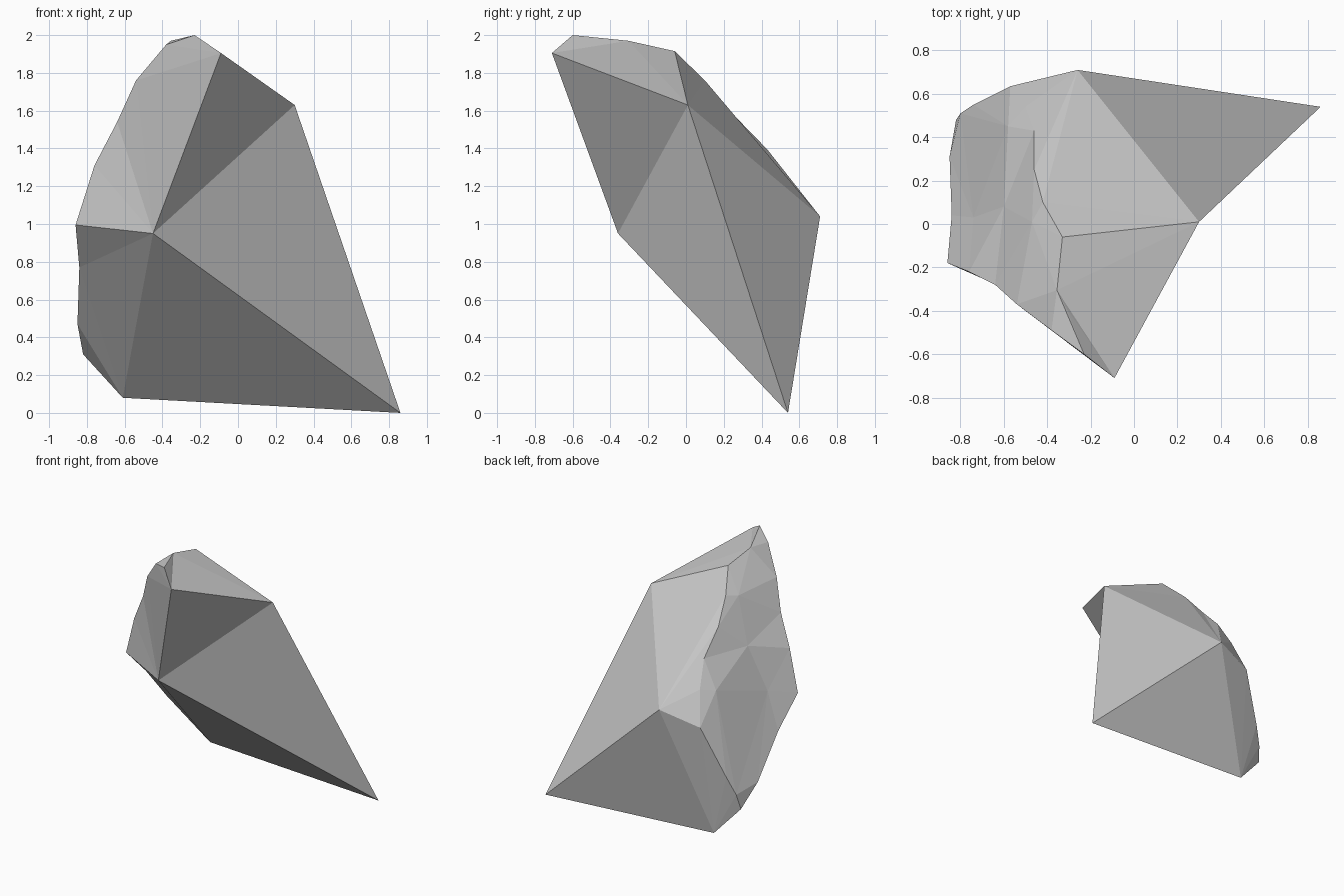
import bpy, bmesh

if "Cube" in bpy.data.objects:
    bpy.data.objects.remove(bpy.data.objects["Cube"])

bm = bmesh.new()


def profile(*points):
    return [bm.verts.new(p) for p in points]


def fan(hub, *path):
    """Flat triangles from one hub corner to each step along a path."""
    for a, b in zip(path, path[1:]):
        bm.faces.new((hub, a, b))


# Big corners of the shard: tip, shoulder, brow, chin, heel, back
tip, shoulder, brow, chin, heel, back = profile(
    (.86, .54, 0), (.30, .01, 1.63), (-.09, -.71, 1.905),
    (-.45, -.36, .95), (-.61, .52, .08), (-.26, .71, 1.04))

# Ridge running from the top down the back edge of the broken face
ridge = profile(
    (-.355, -.305, 1.97), (-.33, -.06, 1.915), (-.42, .10, 1.76),
    (-.46, .25, 1.58), (-.46, .43, 1.395), (-.50, .54, 1.20),
    (-.57, .635, .95), (-.74, .55, .57), (-.80, .51, .43), (-.82, .48, .31))

# Rim running down the front edge of the broken face
rim = profile(
    (-.38, -.49, 1.95), (-.54, -.37, 1.76), (-.64, -.28, 1.54),
    (-.76, -.22, 1.31), (-.86, -.18, .995), (-.84, .04, .77),
    (-.85, .31, .47))

# Small raised chip at the summit
peak, chip = profile((-.23, -.60, 2.0), (-.31, -.39, 1.97))

# Shallow bumps inside the broken face
upper, middle, lower, outer = profile(
    (-.47, .01, 1.74), (-.60, .08, 1.40), (-.58, .45, 1.18), (-.74, .03, 1.06))

# Summit
fan(ridge[0], chip, peak, rim[0], rim[1])
fan(brow, ridge[0], chip, peak, rim[0], rim[1])

# Front and underside
fan(chin, brow, *rim[1:6], heel, tip, shoulder, brow)

# Right and back slopes
fan(shoulder, brow, *ridge[:3], back, tip)
fan(back, *ridge[2:7], heel, tip)
fan(heel, *ridge[6:], rim[6], rim[5])

# Broken left face
fan(upper, *ridge[:4], middle, rim[2], rim[1], ridge[0])
fan(middle, ridge[3], ridge[4], lower, outer, rim[3], rim[2])
fan(lower, *ridge[4:9], outer)
fan(outer, *rim[3:], ridge[8])
fan(rim[6], ridge[8], ridge[9])

bmesh.ops.recalc_face_normals(bm, faces=bm.faces)
mesh = bpy.data.meshes.new("rock_shard")
bm.to_mesh(mesh)
bm.free()
rock = bpy.data.objects.new("rock_shard", mesh)
bpy.context.collection.objects.link(rock)
